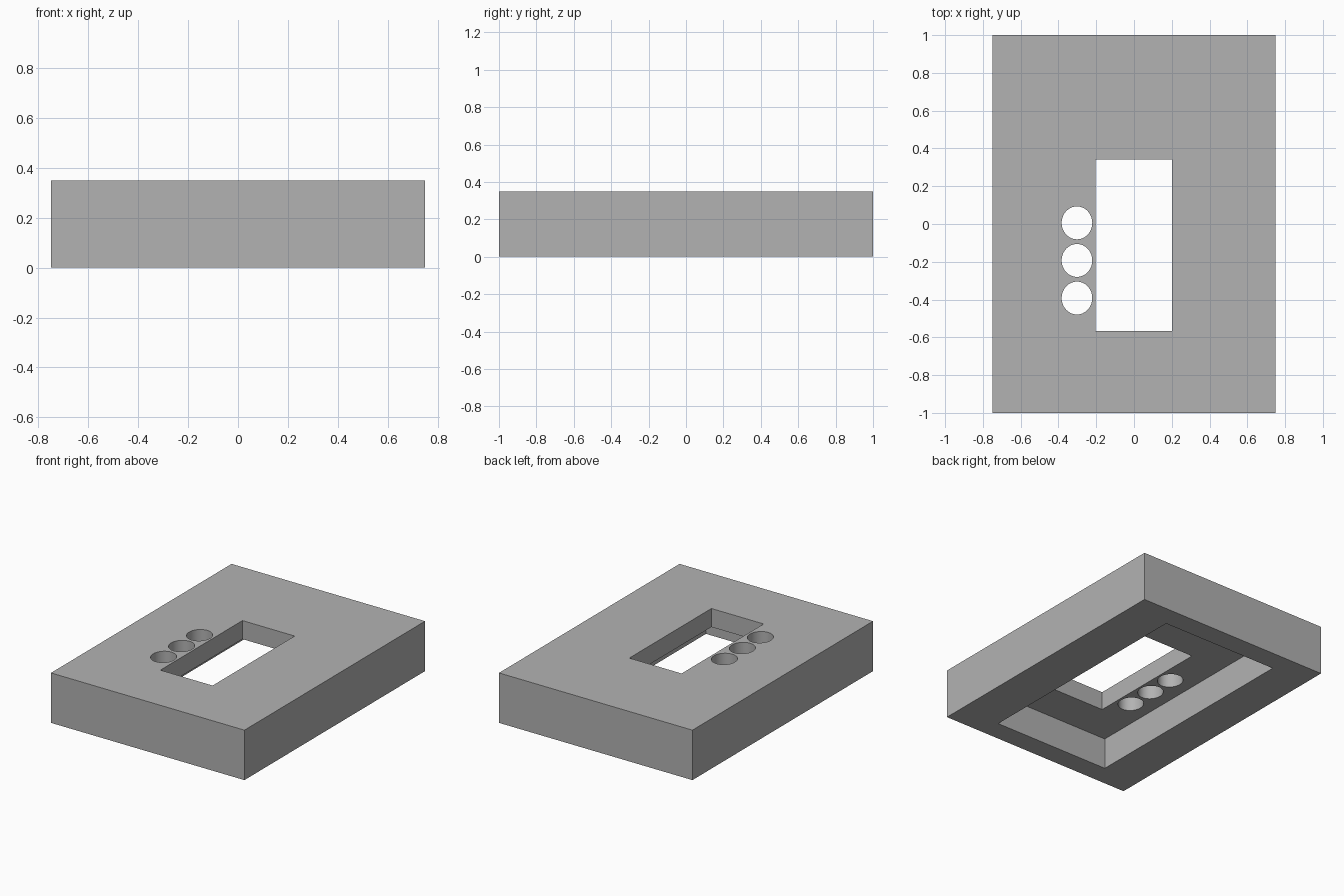
import bpy
from mathutils import Matrix

if "Cube" in bpy.data.objects:
    bpy.data.objects.remove(bpy.data.objects["Cube"], do_unlink=True)

HEIGHT = 0.35
ROOF = 0.22      # height of the recess ceiling under the top plate

grey = bpy.data.materials.new("plain_grey")
grey.use_nodes = True
colour = (0.448, 0.448, 0.448, 1)
grey.diffuse_color = colour
grey.node_tree.nodes["Principled BSDF"].inputs["Base Color"].default_value = colour


def box(name, low, high):
    """Box between two opposite corners."""
    size = [b - a for a, b in zip(low, high)]
    centre = [(a + b) / 2 for a, b in zip(low, high)]
    bpy.ops.mesh.primitive_cube_add(size=1, location=centre)
    ob = bpy.context.object
    ob.name = name
    ob.data.transform(Matrix.Diagonal((*size, 1)))
    ob.data.materials.append(grey)
    return ob


def hole(name, x, y):
    """Slightly oval upright cutter for a round hole."""
    bpy.ops.mesh.primitive_cylinder_add(vertices=64, radius=1, depth=1, location=(x, y, HEIGHT / 2))
    ob = bpy.context.object
    ob.name = name
    ob.data.transform(Matrix.Diagonal((0.081, 0.087, 1, 1)))
    ob.data.materials.append(grey)
    return ob


# Housing block
housing = box("housing", (-0.75, -1, 0), (0.75, 1, HEIGHT))

# Recess underneath, window through the top plate, and a row of button holes
cutters = [
    box("recess_cutter", (-0.465, -0.85, -0.2), (0.44, 0.85, ROOF)),
    box("window_cutter", (-0.205, -0.567, 0.1), (0.2, 0.342, 0.6)),
]
cutters += [hole(f"button_hole_cutter_{i + 1}", -0.302, 0.006 - 0.199 * i) for i in range(3)]

for cutter in cutters:
    cut = housing.modifiers.new(cutter.name, "BOOLEAN")
    cut.operation = "DIFFERENCE"
    cut.solver = "EXACT"
    cut.object = cutter

# Apply the cuts, then drop the cutters
bpy.ops.object.select_all(action="DESELECT")
bpy.context.view_layer.objects.active = housing
housing.select_set(True)
for cutter in cutters:
    bpy.ops.object.modifier_apply(modifier=cutter.name)
for cutter in cutters:
    bpy.data.objects.remove(cutter, do_unlink=True)

bpy.ops.object.shade_smooth_by_angle()
